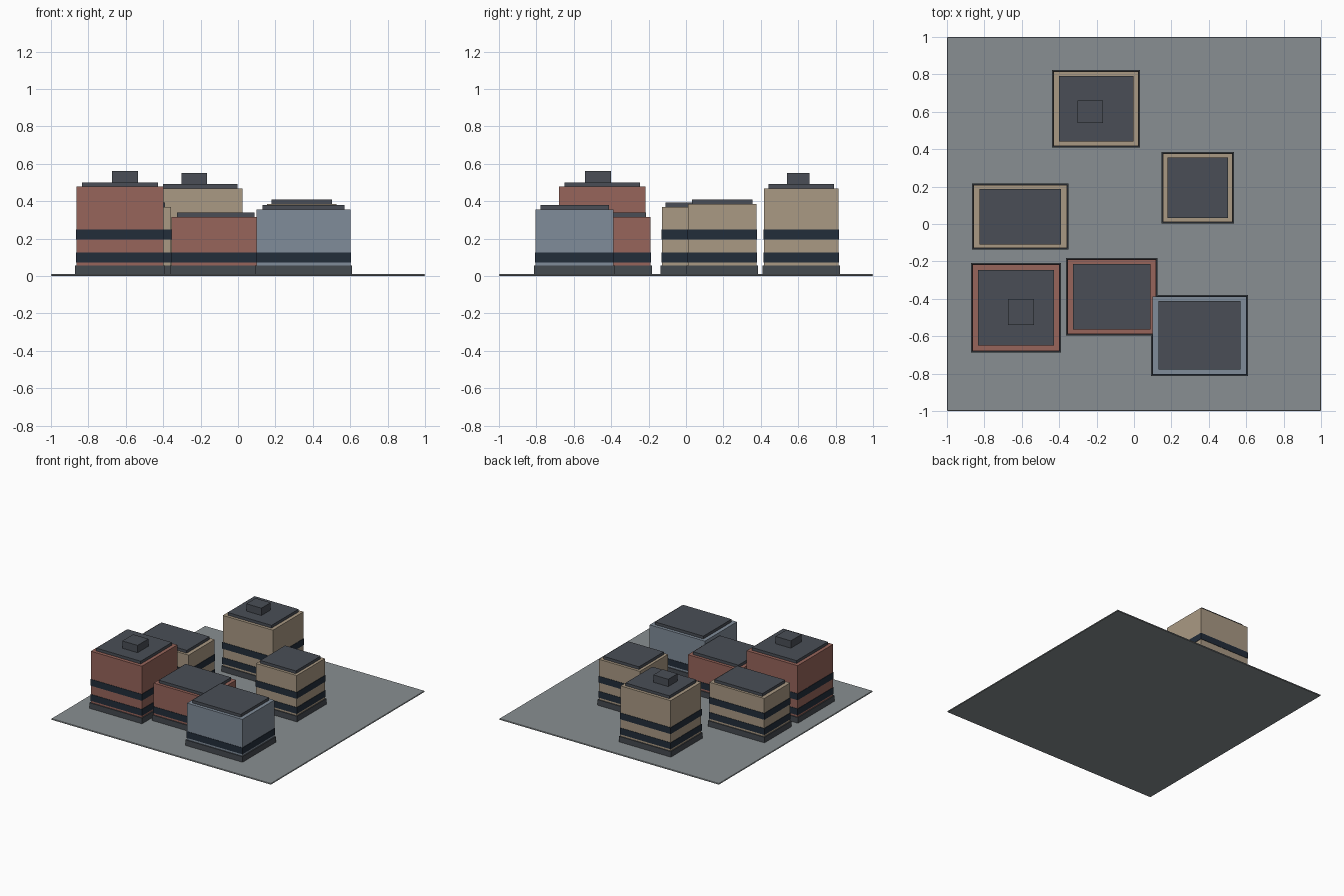
import bpy

if "Cube" in bpy.data.objects:
    bpy.data.objects.remove(bpy.data.objects["Cube"])


def material(name, rgb):
    m = bpy.data.materials.new(name)
    m.diffuse_color = (*rgb, 1)
    m.use_nodes = True
    m.node_tree.nodes["Principled BSDF"].inputs["Base Color"].default_value = m.diffuse_color
    return m


TAN = material("tan_wall", (0.40, 0.32, 0.23))
RED = material("brick_wall", (0.31, 0.13, 0.105))
BLUE = material("blue_wall", (0.216, 0.262, 0.32))
PAVING = material("paving", (0.25, 0.275, 0.287))
ROOF = material("roof_grey", (0.067, 0.076, 0.093))
GLASS = material("window_glass", (0.016, 0.026, 0.042))
PLINTH = material("plinth_grey", (0.06, 0.069, 0.08))


def box(name, x, y, w, d, z0, z1, mat):
    bpy.ops.mesh.primitive_cube_add(size=1, location=(x, y, (z0 + z1) / 2))
    ob = bpy.context.object
    ob.name = name
    ob.scale = (w, d, z1 - z0)
    bpy.ops.object.transform_apply(location=False, rotation=False, scale=True)
    ob.data.materials.append(mat)
    return ob


def building(name, x, y, w, d, top, wall, bands, rooftop=None):
    # walls on a slightly wider plinth
    box(name + "_plinth", x, y, w + 0.016, d + 0.016, 0.008, 0.056, PLINTH)
    box(name + "_walls", x, y, w, d, 0.01, top, wall)
    # wrap-around window bands, one per storey
    for i in range(bands):
        z = 0.072 + 0.124 * i
        box(f"{name}_window_band_{i + 1}", x, y, w + 0.006, d + 0.006, z, z + 0.053, GLASS)
    # inset roof slab
    box(name + "_roof", x, y, w * 0.875, d * 0.88, top - 0.004, top + 0.023, ROOF)
    # rooftop plant room, offset from the centre
    if rooftop:
        box(name + "_rooftop_unit", x + rooftop[0], y + rooftop[1],
            w * 0.3, d * 0.305, top + 0.02, top + 0.083, ROOF)


# ground slab with a softened rim
ground = box("ground_slab", 0, 0, 2, 2, 0, 0.01, PAVING)
bevel = ground.modifiers.new("rim", "BEVEL")
bevel.width = 0.004
bevel.segments = 1

# six buildings: centre, size, wall height, colour, window bands, rooftop offset
building("north_block", -0.203, 0.616, 0.455, 0.397, 0.469, TAN, 2, (-0.031, -0.015))
building("east_block", 0.341, 0.194, 0.37, 0.366, 0.386, TAN, 2)
building("west_block", -0.608, 0.04, 0.498, 0.337, 0.370, TAN, 2)
building("brick_tower", -0.631, -0.448, 0.463, 0.461, 0.478, RED, 2, (0.028, -0.023))
building("brick_low_block", -0.119, -0.389, 0.472, 0.396, 0.317, RED, 1)
building("blue_block", 0.351, -0.596, 0.502, 0.416, 0.357, BLUE, 1)
